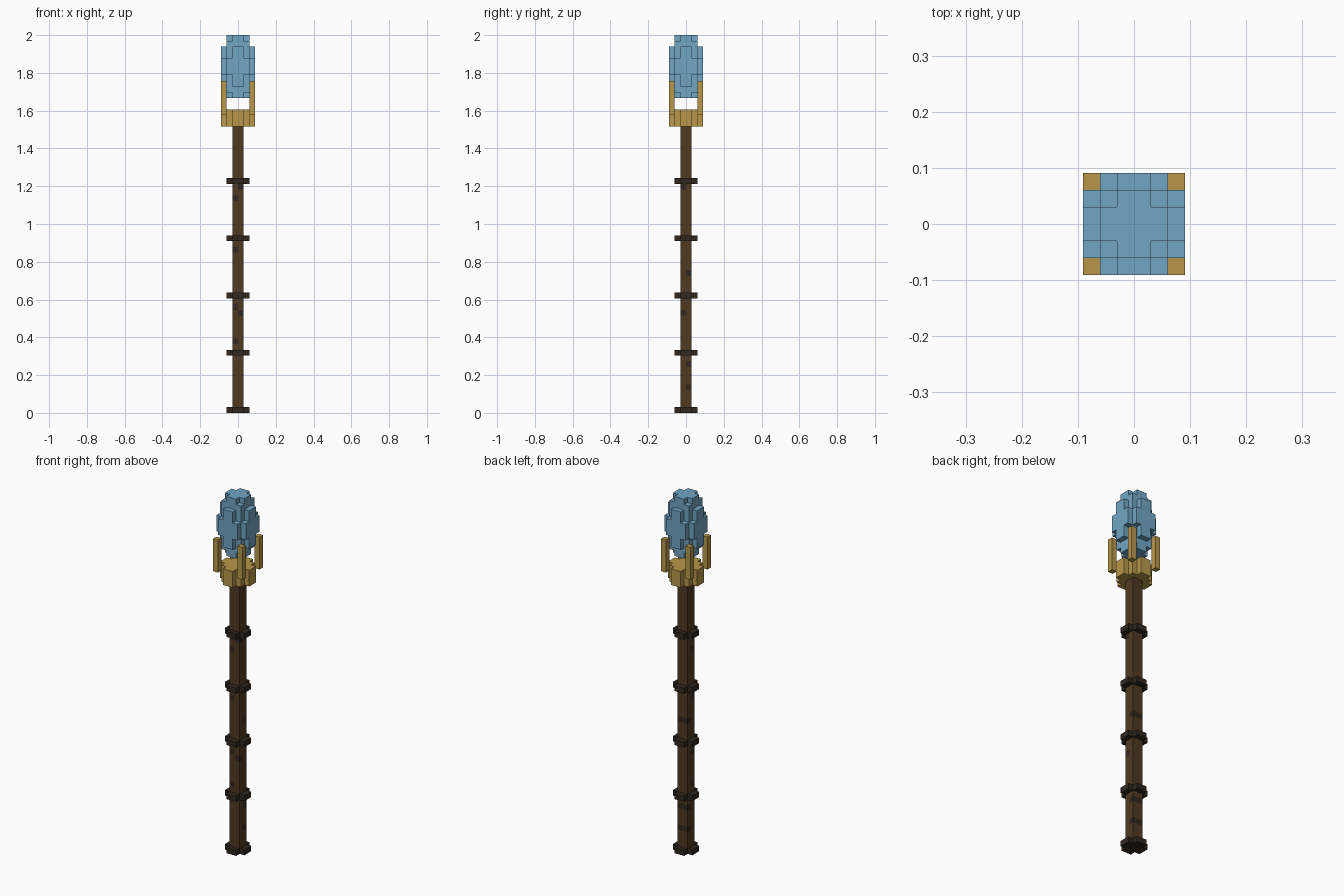
import bpy
import bmesh
import math
from mathutils import Vector

cube = bpy.data.objects.get("Cube")
if cube:
    bpy.data.objects.remove(cube, do_unlink=True)

UNIT = 2 / 66  # edge of one block; the staff is 66 blocks tall


def make_material(name, rgb):
    linear = [((c / 255 + 0.055) / 1.055) ** 2.4 for c in rgb]
    mat = bpy.data.materials.new(name)
    mat.use_nodes = True
    mat.diffuse_color = (*linear, 1)
    bsdf = mat.node_tree.nodes["Principled BSDF"]
    bsdf.inputs["Base Color"].default_value = (*linear, 1)
    bsdf.inputs["Roughness"].default_value = 0.9
    return mat


WOOD = make_material("brown wood", (80, 58, 34))
DARK = make_material("dark binding", (49, 39, 30))
GOLD = make_material("gold", (184, 151, 74))
BLUE = make_material("crystal blue", (113, 166, 196))


def layer(half_widths, bottom, top):
    """Blocks of a symmetric plan: half width of each row, counted outward from the centre."""
    cells = set()
    for row, half in enumerate(half_widths):
        for y in (row, -row - 1):
            for x in range(-half, half):
                cells.update((x, y, z) for z in range(bottom, top))
    return cells


def build(name, cells, materials, dark_cells=()):
    """Skin the blocks with outer faces only and merge flat areas of one colour."""
    bm = bmesh.new()
    for cell in cells:
        for axis in range(3):
            for sign in (-1, 1):
                normal = Vector((0, 0, 0))
                normal[axis] = sign
                if tuple(int(a + b) for a, b in zip(cell, normal)) in cells:
                    continue
                u, v = Vector((0, 0, 0)), Vector((0, 0, 0))
                u[(axis + 1) % 3] = 0.5
                v[(axis + 2) % 3] = 0.5 * sign
                centre = Vector(cell) + Vector((0.5, 0.5, 0.5)) + normal / 2
                corners = (-u - v, u - v, u + v, v - u)
                face = bm.faces.new([bm.verts.new((centre + c) * UNIT) for c in corners])
                face.material_index = int(cell in dark_cells)
    bmesh.ops.remove_doubles(bm, verts=bm.verts[:], dist=UNIT / 100)
    bmesh.ops.dissolve_limit(bm, angle_limit=math.radians(1), verts=bm.verts[:],
                             edges=bm.edges[:], delimit={"MATERIAL"})
    mesh = bpy.data.meshes.new(name)
    bm.to_mesh(mesh)
    bm.free()
    for mat in materials:
        mesh.materials.append(mat)
    obj = bpy.data.objects.new(name, mesh)
    bpy.context.collection.objects.link(obj)


# Plans, from small cross to wide block with clipped corners
POST, CROSS, SQUARE = [1], [2, 1], [2, 2]
DIAMOND, WIDE = [3, 2, 1], [3, 3, 2]

# Shaft with a few dark knots
knots = {(-1, -1, z) for z in (12, 18, 28, 37)}
knots |= {(0, -1, z) for z in (17, 39)}
knots |= {(x, 0, z) for x in (-1, 0) for z in (4, 8, 24)}
build("shaft", layer(POST, 1, 50), [WOOD, DARK], knots)

# Binding rings, evenly spaced up the shaft
for i in range(5):
    build(f"binding_ring_{i + 1}", layer(CROSS, 10 * i, 10 * i + 1), [DARK])

# Gold holder and its four corner prongs
build("holder_cup", layer(DIAMOND, 50, 53), [GOLD])
for x, side in ((2, "left"), (-3, "right")):
    for y, end in ((-3, "front"), (2, "back")):
        build(f"prong_{end}_{side}", {(x, y, z) for z in range(52, 58)}, [GOLD])

# Floating crystal, swelling at the middle and tapering at both ends
crystal = set()
for plan, bottom, top in ((CROSS, 55, 56), (SQUARE, 56, 57), (DIAMOND, 57, 59), (WIDE, 59, 62),
                          (DIAMOND, 62, 64), (SQUARE, 64, 65), (CROSS, 65, 66)):
    crystal |= layer(plan, bottom, top)
build("crystal", crystal, [BLUE])
